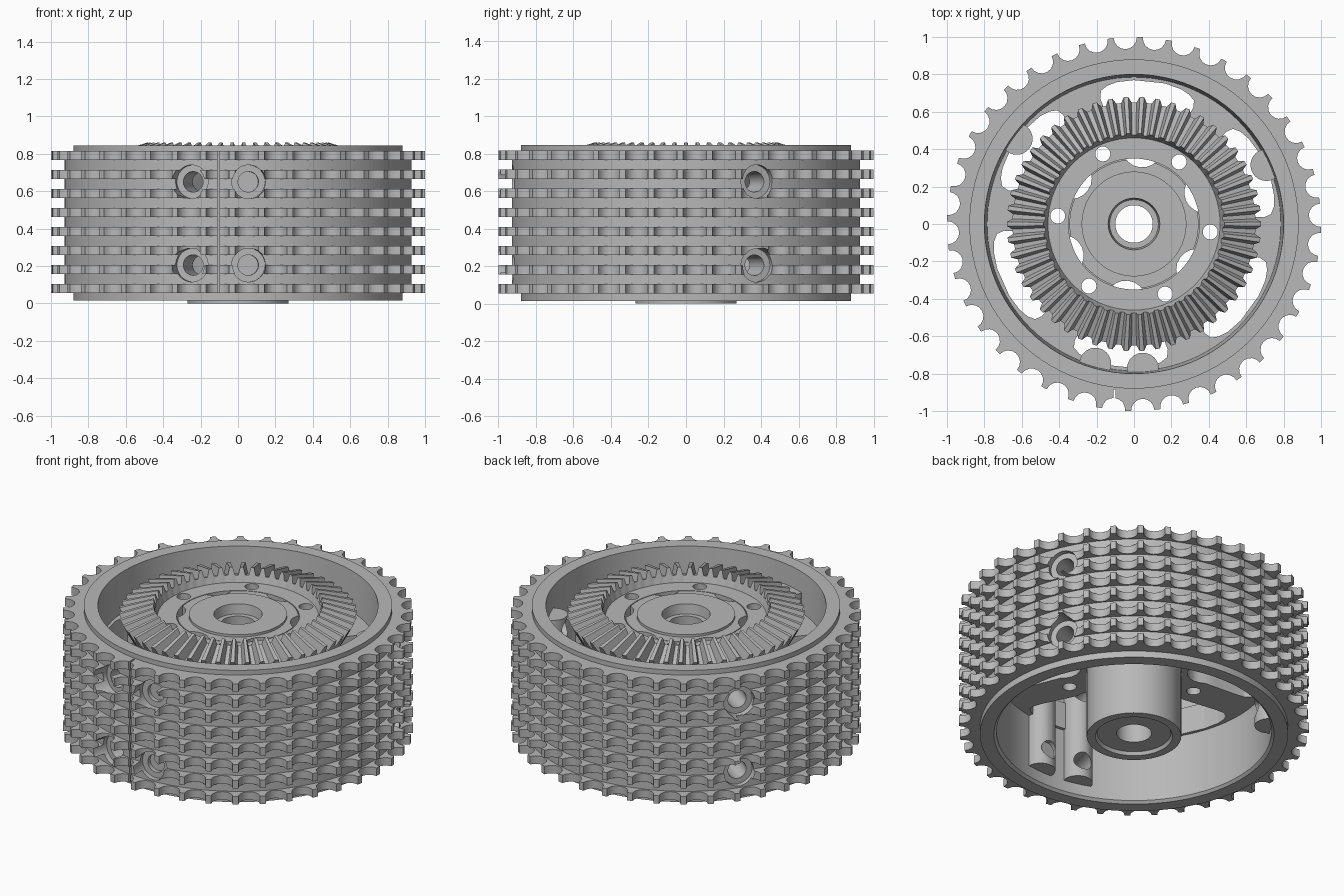
import bpy, bmesh
from math import sin, cos, pi, radians
from mathutils import Matrix, Vector

if "Cube" in bpy.data.objects:
    bpy.data.objects.remove(bpy.data.objects["Cube"])

grey = bpy.data.materials.new("metal_grey")
grey.use_nodes = True
grey.diffuse_color = (0.48, 0.48, 0.48, 1)
grey.node_tree.nodes["Principled BSDF"].inputs["Base Color"].default_value = (0.48, 0.48, 0.48, 1)


def finish(name, bm):
    bmesh.ops.recalc_face_normals(bm, faces=bm.faces)
    mesh = bpy.data.meshes.new(name)
    bm.to_mesh(mesh)
    bm.free()
    mesh.materials.append(grey)
    obj = bpy.data.objects.new(name, mesh)
    bpy.context.collection.objects.link(obj)
    return obj


def polar(r, a, z):
    return Vector((r * cos(a), r * sin(a), z))


def ring_loft(name, loops):
    """Solid ring skinned through a closed chain of equal loops."""
    bm = bmesh.new()
    rows = [[bm.verts.new(p) for p in loop] for loop in loops]
    n = len(rows[0])
    for i, row in enumerate(rows):
        nxt = rows[(i + 1) % len(rows)]
        for j in range(n):
            k = (j + 1) % n
            bm.faces.new((row[j], row[k], nxt[k], nxt[j]))
    return finish(name, bm)


def lathe(name, profile, n=96):
    return ring_loft(name, [[polar(r, 2 * pi * j / n, z) for j in range(n)] for r, z in profile])


def cylinder(name, radius, start, end, n=32):
    bm = bmesh.new()
    axis = end - start
    turn = Vector((0, 0, 1)).rotation_difference(axis).to_matrix().to_4x4()
    bmesh.ops.create_cone(bm, cap_ends=True, segments=n, radius1=radius, radius2=radius,
                          depth=axis.length, matrix=Matrix.Translation((start + end) / 2) @ turn)
    return finish(name, bm)


def prism(name, outline, z0, z1):
    bm = bmesh.new()
    face = bm.faces.new([bm.verts.new((x, y, z0)) for x, y in outline])
    top = bmesh.ops.extrude_face_region(bm, geom=[face])["geom"]
    bmesh.ops.translate(bm, vec=(0, 0, z1 - z0), verts=[v for v in top if isinstance(v, bmesh.types.BMVert)])
    return finish(name, bm)


def cut(target, cutters):
    bpy.context.view_layer.objects.active = target
    for c in cutters:
        c.hide_render = True
        mod = target.modifiers.new("cut", 'BOOLEAN')
        mod.operation, mod.solver, mod.object = 'DIFFERENCE', 'EXACT', c
        bpy.ops.object.modifier_apply(modifier=mod.name)


# Tread: eight scalloped rings on a plain core
TEETH, BAY = 40, 0.062
scallop = []
for i in range(TEETH):
    a = radians(2.7) + 2 * pi * i / TEETH
    out, side = polar(1, a, 0), polar(1, a + pi / 2, 0)
    for k in range(9):
        t = pi * k / 8
        scallop.append(out * (0.998 - BAY * sin(t)) - side * BAY * cos(t))


def tread_loop(z, r=None):
    return [Vector((p.x, p.y, 0)) * (r / p.length if r else 1) + Vector((0, 0, z)) for p in scallop]


loops = [tread_loop(0.055, 0.87)]
for i in range(8):
    z = 0.055 + 0.1015 * i
    if i:
        loops.append(tread_loop(z, 0.928))
    loops += [tread_loop(z), tread_loop(z + 0.05)]
    if i < 7:
        loops.append(tread_loop(z + 0.05, 0.928))
loops.append(tread_loop(0.8155, 0.87))
tread = ring_loft("tread", loops)

# Rim, web and hub in one turned body
body = lathe("rim_web_and_hub", [
    (0.88, 0.015), (0.88, 0.845), (0.80, 0.845), (0.785, 0.60), (0.345, 0.60),
    (0.345, 0.775), (0.28, 0.775), (0.28, 0.79), (0.138, 0.79), (0.13, 0.73),
    (0.10, 0.73), (0.10, 0.02), (0.21, 0.02), (0.22, 0.0), (0.27, 0.0),
    (0.27, 0.43), (0.785, 0.43), (0.785, 0.03), (0.80, 0.015)])

# Bevel gear
GEAR = 50


def gear_loop(tip, root, narrow, wide):
    pts = []
    for i in range(GEAR):
        for f, (r, z) in ((-wide, root), (-narrow, tip), (narrow, tip), (wide, root)):
            pts.append(polar(r, 2 * pi * (i + f) / GEAR, z))
    return pts


def plain(r, z):
    return gear_loop((r, z), (r, z), 0.14, 0.34)


gear = ring_loft("bevel_gear", [
    plain(0.35, 0.602), plain(0.56, 0.602), plain(0.61, 0.67),
    gear_loop((0.645, 0.73), (0.64, 0.725), 0.14, 0.34),
    gear_loop((0.68, 0.80), (0.65, 0.745), 0.14, 0.34),
    gear_loop((0.485, 0.86), (0.475, 0.815), 0.14, 0.34),
    plain(0.46, 0.775), plain(0.35, 0.775)])

# Clamp pillars on the inner wall, with radial screw holes
SCREWS = [radians(d) for d in (254.5, 273.5, 24, 144)]
pillars = [cylinder("clamp_pillar", 0.085, polar(0.775, a, 0.10), polar(0.775, a, 0.72)) for a in SCREWS]
bores, holes = [], []
for a in SCREWS:
    for z in (0.205, 0.65):
        bores.append(cylinder("counterbore", 0.09, polar(0.897, a, z), polar(1.1, a, z)))
        holes.append(cylinder("screw_hole", 0.055, polar(0.6, a, z), polar(1.1, a, z), 24))

# Web openings between six spokes
openings, bolt_holes = [], []
for i in range(6):
    a = radians(24 + 60 * i)
    shape = [(0.415 + 0.11 * cos(t), 0.11 * sin(t)) for t in (pi * (0.5 + k / 10) for k in range(11))]
    side = [(0.60, 0.225), (0.65, 0.25), (0.69, 0.25), (0.72, 0.22), (0.745, 0.17), (0.765, 0.08)]
    shape += [(x, -y) for x, y in side] + [(x, y) for x, y in reversed(side)]
    turned = [(x * cos(a) - y * sin(a), x * sin(a) + y * cos(a)) for x, y in shape]
    openings.append(prism("opening", turned, 0.35, 0.95))
    b = a + radians(30)
    bolt_holes.append(cylinder("bolt_hole", 0.04, polar(0.41, b, 0.3), polar(0.41, b, 0.95), 24))

# Slit where the tread band closes
slit = prism("slit", [(-0.110, -1.1), (-0.098, -1.1), (-0.098, -0.884), (-0.110, -0.884)], -0.1, 1)

cut(tread, bores + holes + [slit])
cut(body, openings + bolt_holes + holes)
cut(gear, bolt_holes)
for i, p in enumerate(pillars):
    cut(p, holes[2 * i:2 * i + 2])
for c in bores + holes + openings + bolt_holes + [slit]:
    bpy.data.objects.remove(c)

# Screws seated in one side of the clamp
screws = [cylinder("clamp_screw", 0.056, polar(0.72, SCREWS[1], z), polar(0.87, SCREWS[1], z), 24)
          for z in (0.205, 0.65)]

bpy.ops.object.select_all(action='DESELECT')
for obj in [tread, body, gear] + pillars + screws:
    obj.select_set(True)
bpy.context.view_layer.objects.active = tread
bpy.ops.object.shade_smooth_by_angle(angle=radians(30))
